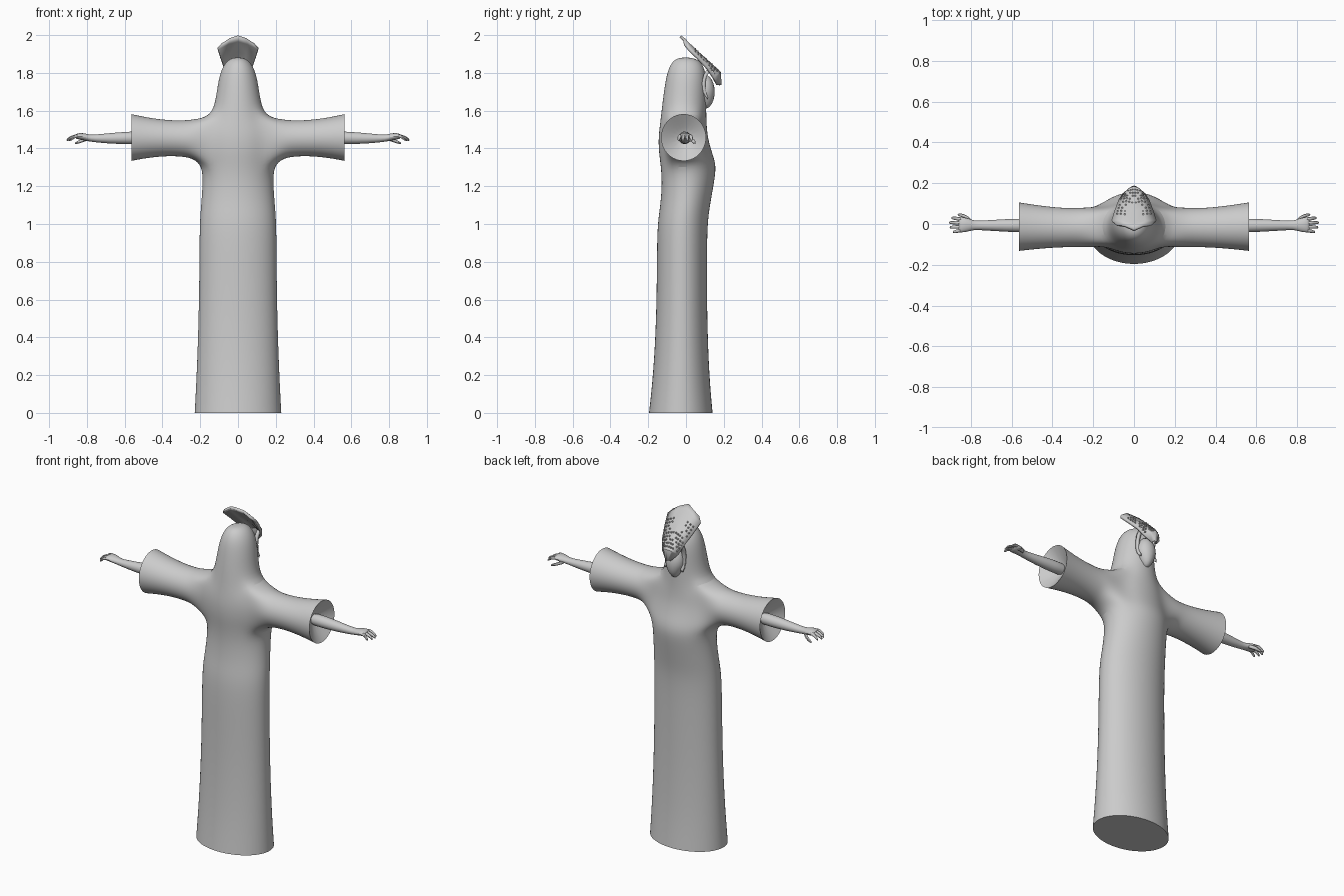
import bpy
import bmesh
from math import cos, sin, pi
from mathutils import Vector

cube = bpy.data.objects.get("Cube")
if cube:
    bpy.data.objects.remove(cube)

grey = bpy.data.materials.new("plain_grey")
grey.use_nodes = True
grey.diffuse_color = (0.6, 0.6, 0.6, 1)
grey.node_tree.nodes["Principled BSDF"].inputs["Base Color"].default_value = (0.6, 0.6, 0.6, 1)


def finish(name, bm, subdivide=0, mirror=False, thickness=0, angle=40):
    bmesh.ops.recalc_face_normals(bm, faces=bm.faces[:])
    mesh = bpy.data.meshes.new(name)
    bm.to_mesh(mesh)
    bm.free()
    obj = bpy.data.objects.new(name, mesh)
    bpy.context.collection.objects.link(obj)
    mesh.materials.append(grey)
    if mirror:
        mod = obj.modifiers.new("mirror", 'MIRROR')
        mod.use_clip = True
    if thickness:
        mod = obj.modifiers.new("thickness", 'SOLIDIFY')
        mod.thickness = thickness
        mod.offset = -1
    if subdivide:
        mod = obj.modifiers.new("smooth", 'SUBSURF')
        mod.levels = mod.render_levels = subdivide
    bpy.ops.object.select_all(action='DESELECT')
    bpy.context.view_layer.objects.active = obj
    obj.select_set(True)
    bpy.ops.object.shade_smooth_by_angle(angle=angle * pi / 180)


def ring_x(bm, x, cy, cz, ry, rz, n=16):
    return [bm.verts.new((x, cy + ry * cos(2 * pi * k / n), cz + rz * sin(2 * pi * k / n)))
            for k in range(n)]


def skin(bm, a, b):
    n = len(a)
    for k in range(n):
        bm.faces.new((a[k], a[(k + 1) % n], b[(k + 1) % n], b[k]))


def tube_x(bm, sections, n):
    rings = [ring_x(bm, *s, n=n) for s in sections]
    for a, b in zip(rings, rings[1:]):
        skin(bm, a, b)
    bm.faces.new(rings[0])
    bm.faces.new(rings[-1])


# Robe with hood: rows of height, half width, back y, front y
ROWS = [(0, .235, -.2, .145), (.2, .224, -.177, .126), (.5, .213, -.16, .115),
        (.8, .209, -.157, .114), (1.0, .208, -.155, .116), (1.1, .2, -.138, .13),
        (1.22, .19, -.13, .152), (1.31, .195, -.137, .165), (1.38, .2, -.147, .14),
        (1.45, .2, -.149, .12), (1.51, .19, -.143, .113), (1.57, .145, -.135, .11),
        (1.66, .12, -.125, .11), (1.75, .108, -.112, .11), (1.82, .09, -.097, .103),
        (1.865, .06, -.07, .075), (1.882, .025, -.035, .03)]
N, LOW, HIGH = 16, 7, 11
bm = bmesh.new()
crease = bm.edges.layers.float.new("crease_edge")
rows = []
for z, w, back, front in ROWS:
    rows.append([bm.verts.new((w * cos(2 * pi * k / N),
                               (front + back) / 2 + (front - back) / 2 * sin(2 * pi * k / N), z))
                 for k in range(N)])
for r in range(len(rows) - 1):
    for k in range(N):
        armhole = LOW <= r < HIGH and (k in (14, 15, 0, 1) or 6 <= k < 10)
        if not armhole:
            j = (k + 1) % N
            bm.faces.new((rows[r][k], rows[r][j], rows[r + 1][j], rows[r + 1][k]))
bm.faces.new(rows[-1])
sharp = list(bm.faces.new(rows[0]).edges)

# Sleeves grow out of the armholes and end in a hollow cuff
LOOP = [(2, 2), (2, 3), (2, 4), (1, 4), (0, 4), (-1, 4), (-2, 4), (-2, 3),
        (-2, 2), (-2, 1), (-2, 0), (-1, 0), (0, 0), (1, 0), (2, 0), (2, 1)]
SLEEVE = [(.24, -.017, 1.45, .1, .104), (.3, -.018, 1.453, .097, .097),
          (.38, -.017, 1.455, .1, .097), (.48, -.015, 1.457, .11, .109),
          (.565, -.013, 1.458, .122, .127)]
for side in (1, -1):
    prev = [rows[LOW + r][(j if side > 0 else 8 - j) % N] for j, r in LOOP]
    for x, *rest in SLEEVE:
        ring = ring_x(bm, side * x, *rest)
        skin(bm, prev, ring)
        prev = ring
    inner = ring_x(bm, side * .5, -.01, 1.457, .025, .025)
    skin(bm, prev, inner)
    bm.faces.new(inner)
    sharp += [bm.edges.get((prev[k], prev[(k + 1) % N])) for k in range(N)]
for e in sharp:
    e[crease] = 1
finish("robe", bm, subdivide=2, angle=50)

# Arms and palms
bm = bmesh.new()
tube_x(bm, [(.47, -.007, 1.457, .036, .036), (.58, -.007, 1.456, .035, .035),
            (.68, -.007, 1.453, .029, .029), (.765, -.007, 1.453, .023, .02),
            (.79, -.006, 1.456, .025, .019), (.82, -.004, 1.463, .036, .02),
            (.85, -.004, 1.465, .04, .016), (.862, -.004, 1.463, .036, .01)], 12)
finish("arms", bm, subdivide=1, mirror=True)

# Fingers bend down towards the tips, thumb sits lower at the side
bm = bmesh.new()
for y, tip in ((.026, .9), (.006, .912), (-.014, .908), (-.034, .893)):
    tube_x(bm, [(.84, y * .9, 1.466, .01, .011), (.865, y, 1.465, .01, .01),
                (tip - .02, y * 1.1, 1.455, .009, .009),
                (tip - .003, y * 1.15, 1.442, .006, .007)], 8)
tube_x(bm, [(.795, .012, 1.452, .011, .011), (.82, .033, 1.444, .012, .011),
            (.845, .044, 1.434, .009, .009), (.866, .046, 1.425, .006, .006)], 8)
finish("fingers", bm, subdivide=1, mirror=True)

# Face, narrowing to the chin
bm = bmesh.new()
bmesh.ops.create_uvsphere(bm, u_segments=20, v_segments=12, radius=1)
for v in bm.verts:
    narrow = 1 + .3 * min(v.co.z, 0)
    v.co = Vector((v.co.x * .056 * narrow, .1 + v.co.y * .052, 1.7 + v.co.z * .09))
finish("face", bm)

# Crest plate: folded along a ridge, running from the tall top to a pointed visor
RIDGE = [(-.025, 1.998), (.0, 1.975), (.06, 1.918), (.125, 1.86), (.185, 1.805), (.188, 1.735)]
EDGE = [(.088, -.002, 1.955), (.11, .018, 1.932), (.094, .07, 1.88),
        (.075, .12, 1.825), (.055, .15, 1.775), (.018, .17, 1.735)]
bm = bmesh.new()
ridge = [Vector((0, y, z)) for y, z in RIDGE]
edge = [Vector(p) for p in EDGE]
mid = [a.lerp(b, .5) + Vector((0, .007, .007)) for a, b in zip(ridge, edge)]
strips = [[bm.verts.new(p) for p in line] for line in (ridge, mid, edge)]
for a, b in zip(strips, strips[1:]):
    for i in range(len(a) - 1):
        bm.faces.new((a[i], b[i], b[i + 1], a[i + 1]))
finish("crest_plate", bm, mirror=True, thickness=.014, angle=25)

# Small studs in rows over the crest
bm = bmesh.new()
for r in range(9):
    t = 1.6 + r * .27
    i, f = int(t), t % 1
    for c in range(5):
        if (r * 3 + c * 2) % 5 == 0 or (r < 4 and c < 2):
            continue
        u = .1 + c * .18
        lines = (ridge, mid) if u < .5 else (mid, edge)
        a, b = (line[i].lerp(line[i + 1], f) for line in lines)
        stud = bmesh.ops.create_cube(bm, size=.007)["verts"]
        bmesh.ops.translate(bm, verts=stud, vec=a.lerp(b, (u * 2) % 1))
finish("crest_studs", bm, mirror=True)

# Curled cheek straps beside the face
bm = bmesh.new()
outer, inner = [], []
for k in range(9):
    a = pi * (.45 + .95 * k / 8)
    width = .008 + .012 * sin(pi * k / 8)
    for line, rad in ((outer, 1), (inner, 1 - width / .05)):
        line.append(bm.verts.new((.062, .13 + .045 * rad * cos(a), 1.74 + .085 * rad * sin(a))))
for i in range(8):
    bm.faces.new((outer[i], outer[i + 1], inner[i + 1], inner[i]))
finish("cheek_straps", bm, mirror=True, thickness=.016)
